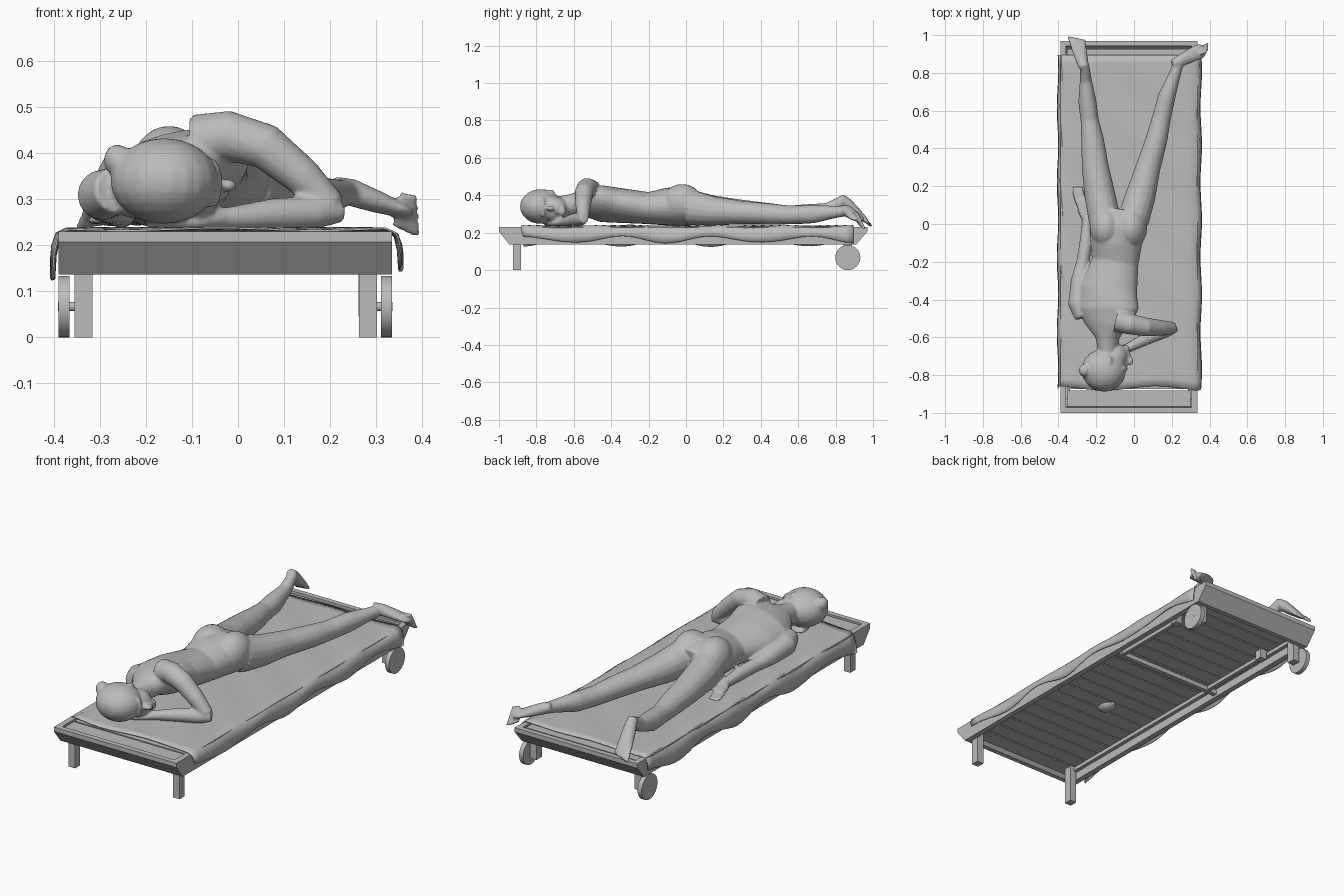
import bpy, bmesh, math
from mathutils import Vector, Matrix

cube = bpy.data.objects.get("Cube")
if cube:
    bpy.data.objects.remove(cube)

grey = bpy.data.materials.new("plain_grey")
grey.use_nodes = True
GREY = (0.5, 0.5, 0.5, 1)
grey.diffuse_color = GREY
grey.node_tree.nodes["Principled BSDF"].inputs["Base Color"].default_value = GREY
Z = Vector((0, 0, 1))


def finish(bm, name, smooth=False):
    bmesh.ops.recalc_face_normals(bm, faces=bm.faces)
    for f in bm.faces:
        f.smooth = smooth
    me = bpy.data.meshes.new(name)
    bm.to_mesh(me)
    bm.free()
    me.materials.append(grey)
    ob = bpy.data.objects.new(name, me)
    bpy.context.collection.objects.link(ob)
    return ob


def add_box(bm, x0, x1, y0, y1, z0, z1):
    m = Matrix.Translation(((x0 + x1) / 2, (y0 + y1) / 2, (z0 + z1) / 2))
    bmesh.ops.create_cube(bm, size=1, matrix=m @ Matrix.Diagonal((x1 - x0, y1 - y0, z1 - z0, 1)))


def add_prism(bm, profile, x0, x1):
    """Extrude a (y, z) outline along x."""
    face = bm.faces.new([bm.verts.new((x0, y, z)) for y, z in profile])
    ext = bmesh.ops.extrude_face_region(bm, geom=[face])["geom"]
    bmesh.ops.translate(bm, vec=(x1 - x0, 0, 0), verts=[v for v in ext if isinstance(v, bmesh.types.BMVert)])
    bm.faces.new([v for v in reversed(face.verts)]) if not face.is_valid else None


def add_disc(bm, x0, x1, y, z, r, sides=24):
    m = Matrix.Translation(((x0 + x1) / 2, y, z)) @ Matrix.Rotation(math.pi / 2, 4, 'Y')
    bmesh.ops.create_cone(bm, cap_ends=True, segments=sides, radius1=r, radius2=r, depth=x1 - x0, matrix=m)


def add_ball(bm, centre, size, turn=0):
    m = Matrix.Translation(centre) @ Matrix.Rotation(turn, 4, 'Z') @ Matrix.Diagonal((*size, 1))
    bmesh.ops.create_uvsphere(bm, u_segments=20, v_segments=12, radius=1, matrix=m)


def add_limb(bm, stations, n=16):
    """Loft ellipses; each station is x, y, z, half width, half height, roll."""
    pts = [Vector(s[:3]) for s in stations]
    rings = []
    for i, s in enumerate(stations):
        t = (pts[min(i + 1, len(pts) - 1)] - pts[max(i - 1, 0)]).normalized()
        side = t.cross(Z).normalized()
        up = side.cross(t)
        rx = s[3]
        rz = s[4] if len(s) > 4 else rx
        roll = s[5] if len(s) > 5 else 0
        a, b = (side * math.cos(roll) + up * math.sin(roll), up * math.cos(roll) - side * math.sin(roll))
        rings.append([bm.verts.new(pts[i] + a * rx * math.cos(k * math.tau / n) + b * rz * math.sin(k * math.tau / n))
                      for k in range(n)])
    for r, q in zip(rings, rings[1:]):
        for k in range(n):
            bm.faces.new((r[k], r[(k + 1) % n], q[(k + 1) % n], q[k]))
    bm.faces.new(rings[0][::-1])
    bm.faces.new(rings[-1])


# Lounger frame with slanted ends
L, R = -0.39, 0.335
bm = bmesh.new()
side_outline = [(-1, .23), (-1, .207), (-.945, .137), (.91, .137), (.97, .207), (.97, .23)]
for x in (L, R - .03):
    add_prism(bm, side_outline, x, x + .03)
add_prism(bm, [(-1, .23), (-1, .207), (-.945, .137), (-.92, .137), (-.972, .207), (-.972, .23)], L + .03, R - .03)
add_prism(bm, [(.97, .23), (.97, .207), (.91, .137), (.885, .137), (.942, .207), (.942, .23)], L + .03, R - .03)
finish(bm, "lounger_frame")

# Slats running across the frame
bm = bmesh.new()
count, first, last = 21, -.965, .935
pitch = (last - first) / count
for i in range(count):
    y = first + i * pitch
    add_box(bm, L + .036, R - .036, y, y + pitch - .008, .2, .224)
for x in (L + .03, R - .05):
    add_box(bm, x, x + .02, -.93, .9, .18, .2)
finish(bm, "slats")

# Backrest support under the slats
bm = bmesh.new()
add_box(bm, L + .03, R - .03, .2, .225, .15, .175)
for x in (L + .07, R - .09):
    add_box(bm, x, x + .02, .21, .66, .155, .175)
    add_box(bm, x - .01, x + .03, .62, .66, .15, .2)
finish(bm, "backrest_support")

# Front legs
bm = bmesh.new()
for x in (-.355, .263):
    add_box(bm, x, x + .039, -.925, -.882, 0, .2)
finish(bm, "front_legs")

# Wheels, hubs and their brackets
bm = bmesh.new()
for x, s in ((L, 1), (R, -1)):
    a, b = sorted((x, x + s * .024))
    add_disc(bm, a, b, .865, .067, .067, 32)
    a, b = sorted((x - s * .001, x + s * .06))
    add_disc(bm, a, b, .865, .067, .01, 12)
    a, b = sorted((x + s * .035, x + s * .073))
    add_box(bm, a, b, .842, .888, .045, .2)
wheels = finish(bm, "wheels")

# Towel draped over both sides
bm = bmesh.new()
section = [(-.405, .158), (-.402, .195), (-.392, .225), (-.37, .236)]
section += [(-.32 + .06 * i, .237) for i in range(11)]
section += [(.322, .236), (.345, .224), (.353, .2), (.356, .172)]
rows = 40
grid = []
for j in range(rows + 1):
    v = j / rows
    row = []
    for i, (x, z) in enumerate(section):
        y = -.87 + 1.765 * v + .012 * math.sin(i * .7) * (1 - v)
        flap = max(0, .23 - z)
        z += flap * (.3 * math.sin(j * .55 + x * 4) - .15) + .003 * math.sin(j * .8 + i * .9)
        x += .004 * math.sin(j * .7) * (abs(x) > .33)
        row.append(bm.verts.new((x, y, z)))
    grid.append(row)
for r, q in zip(grid, grid[1:]):
    for i in range(len(section) - 1):
        bm.faces.new((r[i], r[i + 1], q[i + 1], q[i]))
towel = finish(bm, "towel", True)
mod = towel.modifiers.new("thickness", 'SOLIDIFY')
mod.thickness = .004

# Lying figure: torso from neck to hips, far shoulder low and near shoulder raised
bm = bmesh.new()
add_limb(bm, [(-.14, -.68, .34, .05, .055), (-.14, -.6, .35, .065, .06, .3), (-.14, -.53, .36, .125, .07, .35),
              (-.14, -.45, .355, .17, .09, .28), (-.135, -.35, .345, .155, .09, .2), (-.1, -.2, .332, .125, .085, .1),
              (-.095, -.1, .34, .138, .1), (-.085, -.02, .342, .15, .105), (-.075, .07, .33, .14, .085)], 24)
for x in (-.15, -.015):
    add_ball(bm, (x, -.02, .36), (.085, .11, .1))
add_ball(bm, (-.07, -.3, .21), (.045, .055, .035))

# Legs
add_limb(bm, [(-.155, .02, .335, .085, .095), (-.18, .15, .318, .082, .08), (-.205, .3, .31, .072, .066),
              (-.22, .45, .3, .06, .058), (-.235, .55, .295, .048, .05), (-.247, .65, .3, .048, .053),
              (-.255, .76, .325, .032, .036), (-.262, .84, .37, .025, .03)])
add_limb(bm, [(-.005, .02, .335, .085, .095), (.035, .15, .316, .08, .078), (.075, .3, .308, .066, .062),
              (.12, .45, .3, .058, .056), (.145, .56, .295, .05, .05), (.175, .68, .3, .046, .05),
              (.215, .79, .31, .032, .034), (.235, .85, .315, .028, .028)])


def add_foot(heel, toe, across):
    heel, toe, across = Vector(heel), Vector(toe), Vector(across)
    path = [(0, .024, .022), (.25, .032, .03), (.6, .038, .024), (.88, .042, .016), (1, .03, .01)]
    add_limb(bm, [(*heel.lerp(toe, f), a, b) for f, a, b in path])
    for k in range(5):
        root = heel.lerp(toe, .85) + across * (k - 2) * .016
        tip = heel.lerp(toe, 1.2 - .03 * k) + across * (k - 2) * .019
        add_limb(bm, [(*root, .01), (*root.lerp(tip, .8), .01), (*tip, .006)], 8)


add_foot((-.265, .825, .39), (-.3, .965, .26), (1, 0, 0))
add_foot((.205, .845, .33), (.37, .925, .27), (.2, -.35, .9))

# Far arm lying beside the body, near arm folded under the head
add_limb(bm, [(-.265, -.49, .32, .05), (-.295, -.42, .31, .055), (-.29, -.3, .295, .045), (-.27, -.2, .28, .035),
              (-.255, -.1, .272, .034), (-.25, .02, .262, .024), (-.265, .07, .26, .032, .017), (-.28, .13, .255, .03, .014)])
add_limb(bm, [(-.09, -.51, .425, .06), (-.02, -.53, .438, .055), (.06, -.545, .415, .05),
              (.14, -.55, .35, .042), (.205, -.55, .285, .032)])
add_limb(bm, [(.225, -.545, .275, .025), (.17, -.565, .272, .036), (.08, -.6, .268, .035),
              (-.03, -.655, .258, .024), (-.09, -.69, .25, .035, .016), (-.14, -.71, .246, .032, .014)])
for k in range(4):
    off = (k - 1.5) * .015
    add_limb(bm, [(-.28 + off, .11, .255, .009), (-.295 + off, .165, .254, .009), (-.3 + off, .2, .252, .006)], 8)
    add_limb(bm, [(-.12, -.7 + off, .246, .009), (-.17, -.72 + off, .244, .009), (-.2, -.73 + off, .242, .006)], 8)

# Head turned to the side, with jaw, nose, lips, brow, ear and gathered hair
add_ball(bm, (-.16, -.775, .34), (.118, .113, .093), -.2)
add_ball(bm, (-.1, -.7, .325), (.068, .072, .068), .3)
add_ball(bm, (-.045, -.665, .315), (.022, .025, .028))
add_ball(bm, (-.025, -.725, .33), (.024, .024, .014))
add_ball(bm, (-.03, -.692, .322), (.013, .011, .022))
add_ball(bm, (-.055, -.765, .335), (.022, .014, .055))
add_ball(bm, (-.13, -.73, .415), (.016, .03, .016))
add_ball(bm, (-.262, -.775, .385), (.03, .035, .035))
figure = finish(bm, "lying_figure", True)
mod = figure.modifiers.new("blend", 'REMESH')
mod.mode, mod.voxel_size, mod.use_smooth_shade = 'VOXEL', .007, True
mod = figure.modifiers.new("soften", 'SMOOTH')
mod.factor, mod.iterations = .5, 4

# Round rims on the wheels, crisp caps
bpy.context.view_layer.objects.active = wheels
wheels.select_set(True)
bpy.ops.object.shade_smooth_by_angle(angle=math.radians(35))
